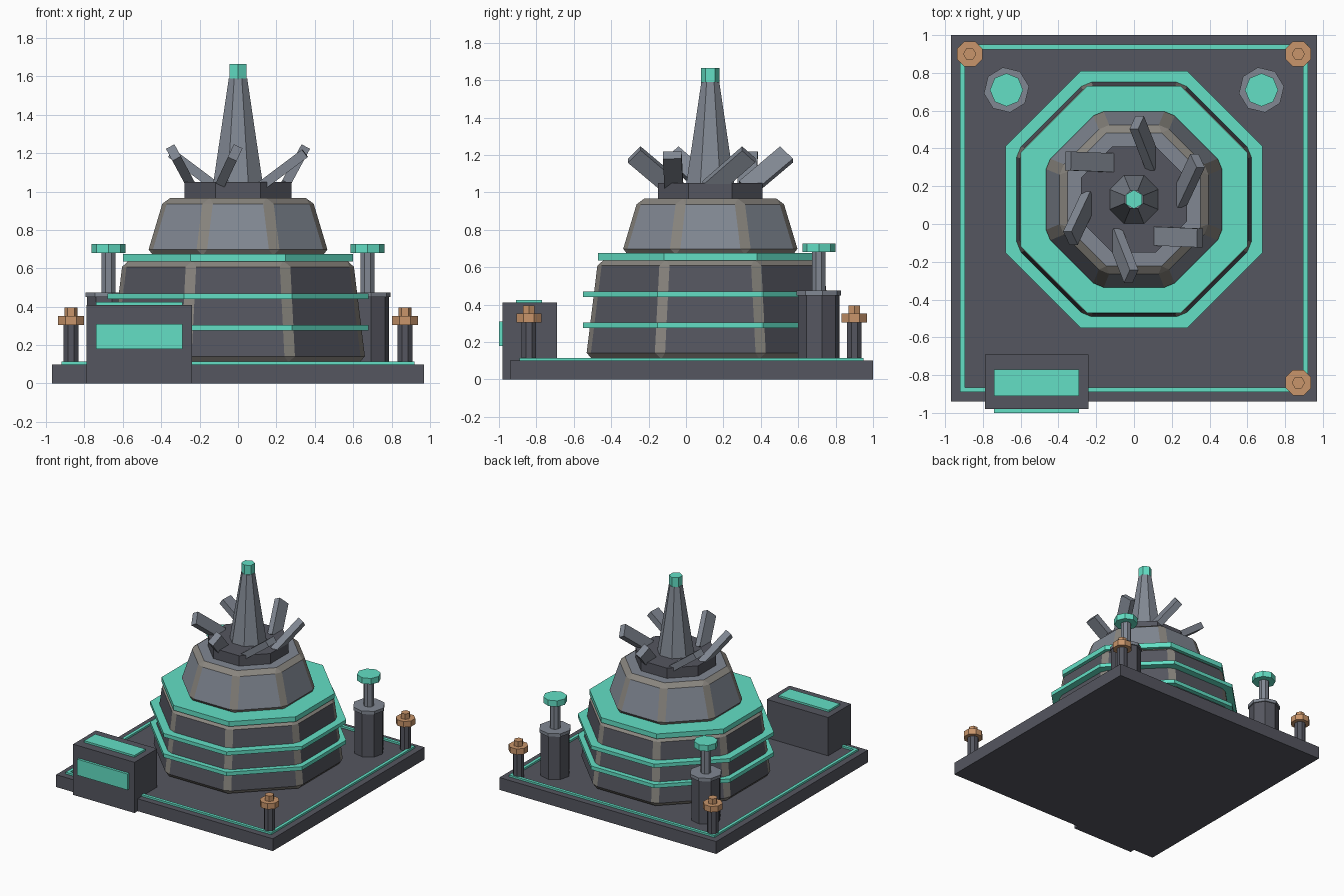
import bpy
from math import pi, cos, sin, radians
from mathutils import Vector

if "Cube" in bpy.data.objects:
    bpy.data.objects.remove(bpy.data.objects["Cube"])


def mat(name, r, g, b):
    m = bpy.data.materials.new(name)
    m.diffuse_color = (r, g, b, 1)
    m.use_nodes = True
    m.node_tree.nodes["Principled BSDF"].inputs["Base Color"].default_value = m.diffuse_color
    return m


DARK = mat("dark_metal", 0.09, 0.093, 0.115)
GREY = mat("light_metal", 0.22, 0.245, 0.29)
EDGE = mat("worn_edge", 0.25, 0.235, 0.21)
GLOW = mat("green_glow", 0.125, 0.74, 0.56)
BRASS = mat("brass", 0.58, 0.30, 0.145)


def add(name, verts, faces, material):
    me = bpy.data.meshes.new(name)
    me.from_pydata(verts, [], faces)
    me.materials.append(material)
    ob = bpy.data.objects.new(name, me)
    bpy.context.collection.objects.link(ob)
    return ob


def prism(name, xy, z0, z1, r0, r1, material, n=8, turn=0.5):
    """Straight or tapered n-gon; r is the corner radius, turn is in steps."""
    v = [(xy[0] + r * cos((i + turn) * 2 * pi / n), xy[1] + r * sin((i + turn) * 2 * pi / n), z)
         for z, r in ((z0, r0), (z1, r1)) for i in range(n)]
    f = [(i, (i + 1) % n, (i + 1) % n + n, i + n) for i in range(n)]
    f += [tuple(range(n))[::-1], tuple(range(n, 2 * n))]
    return add(name, v, f, material)


def box(name, x0, x1, y0, y1, z0, z1, material):
    """Box centred on its own origin so that it can be rotated."""
    c = Vector((x0 + x1, y0 + y1, z0 + z1)) / 2
    v = [Vector((x, y, z)) - c for x in (x0, x1) for y in (y0, y1) for z in (z0, z1)]
    f = [(0, 1, 3, 2), (4, 6, 7, 5), (0, 4, 5, 1), (2, 3, 7, 6), (0, 2, 6, 4), (1, 5, 7, 3)]
    ob = add(name, v, f, material)
    ob.location = c
    return ob


def worn_bevel(ob, width):
    ob.data.materials.append(EDGE)
    m = ob.modifiers.new("bevel", "BEVEL")
    m.width = width
    m.segments = 1
    m.limit_method = 'NONE'
    m.material = 1


# Base slab and glowing border strips
box("base", -0.97, 0.97, -0.94, 1.0, 0, 0.10, DARK)
for s, y in (("front", -0.89), ("back", 0.925)):
    box("border_" + s, -0.92, 0.92, y, y + 0.025, 0.095, 0.115, GLOW)
for s, x in (("left", -0.92), ("right", 0.895)):
    box("border_" + s, x, x + 0.025, -0.865, 0.925, 0.095, 0.115, GLOW)

# Control box with two lit panels
box("control_box", -0.79, -0.24, -0.98, -0.69, 0, 0.41, DARK)
box("front_panel", -0.74, -0.29, -1.0, -0.97, 0.18, 0.31, GLOW)
box("top_panel", -0.74, -0.29, -0.91, -0.77, 0.40, 0.425, GLOW)

# Octagonal tower: radii given across flats
C = (0, 0.13)
K = 1 / cos(pi / 8)
worn_bevel(prism("lower_body", C, 0.11, 0.64, 0.665 * K, 0.6 * K, DARK), 0.032)
for i, (z0, z1, r) in enumerate(((0.275, 0.305, 0.68), (0.44, 0.47, 0.68), (0.635, 0.675, 0.6))):
    prism(f"glow_ring_{i + 1}", C, z0, z1, r * K, r * K, GLOW)
worn_bevel(prism("upper_body", C, 0.668, 0.967, 0.475 * K, 0.385 * K, GREY), 0.032)
prism("collar", C, 0.95, 1.05, 0.28 * K, 0.28 * K, DARK)
prism("spire", C, 1.04, 1.59, 0.14, 0.052, GREY)
prism("spire_tip", C, 1.585, 1.665, 0.05, 0.05, GLOW, n=6, turn=0.5)

# Six leaning fins around the spire
for k in range(6):
    lean, place = radians(60 * k - 2), radians(60 * k - 41)
    fin = box(f"fin_{k + 1}", -0.025, 0.025, -0.05, 0.05, -0.15, 0.15, GREY)
    fin.location = (0.303 * cos(place), C[1] + 0.303 * sin(place), 1.11)
    fin.rotation_euler = (-0.93 * sin(lean), 0.93 * cos(lean), 0)

# Rear canisters with glowing caps
for side, x in (("left", -0.675), ("right", 0.675)):
    p = (x, 0.71)
    prism("canister_" + side, p, 0.09, 0.455, 0.112, 0.112, DARK, turn=0.2)
    prism("canister_rim_" + side, p, 0.45, 0.475, 0.121, 0.121, GREY, turn=0.2)
    prism("canister_stem_" + side, p, 0.47, 0.69, 0.04, 0.04, GREY)
    prism("canister_cap_" + side, p, 0.68, 0.728, 0.088, 0.088, GLOW, turn=0)

# Corner posts with brass heads
for name, p in (("back_left", (-0.87, 0.9)), ("back_right", (0.87, 0.9)), ("front_right", (0.87, -0.84))):
    prism("post_" + name, p, 0.09, 0.31, 0.042, 0.042, DARK)
    prism("post_nut_" + name, p, 0.305, 0.352, 0.073, 0.073, BRASS)
    prism("post_stud_" + name, p, 0.35, 0.395, 0.035, 0.035, BRASS, n=6, turn=0)
